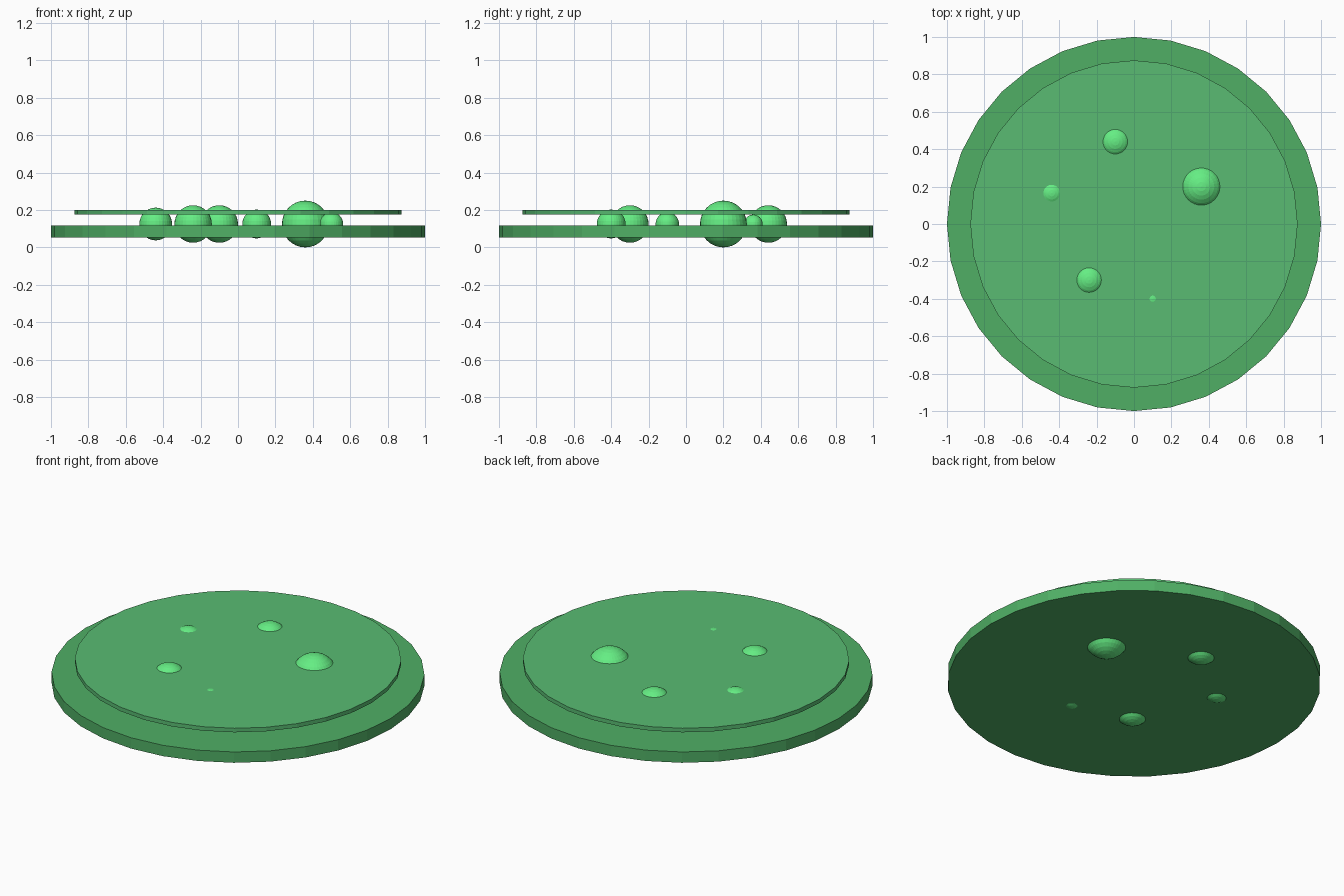
import bpy
import math

if "Cube" in bpy.data.objects:
    bpy.data.objects.remove(bpy.data.objects["Cube"])


def material(name, color):
    m = bpy.data.materials.new(name)
    m.diffuse_color = (*color, 1)
    m.use_nodes = True
    m.node_tree.nodes["Principled BSDF"].inputs["Base Color"].default_value = m.diffuse_color
    return m


def finish(name, mat):
    ob = bpy.context.object
    ob.name = name
    ob.data.materials.append(mat)
    return ob


def disc(name, radius, z0, z1, mat):
    bpy.ops.mesh.primitive_cylinder_add(
        vertices=32, radius=radius, depth=z1 - z0, location=(0, 0, (z0 + z1) / 2))
    return finish(name, mat)


dish_green = material("dish_green", (0.08, 0.43, 0.13))
film_green = material("film_green", (0.10, 0.50, 0.17))
bead_green = material("bead_green", (0.13, 0.85, 0.23))

# Thick lower disc and thin upper disc floating above it
disc("base_disc", 1.0, 0.054, 0.118, dish_green)
disc("upper_disc", 0.875, 0.176, 0.20, film_green)

# Beads sandwiched between the discs: x, y, radius
beads = [
    (0.36, 0.20, 0.125),
    (-0.10, 0.44, 0.10),
    (-0.24, -0.30, 0.10),
    (-0.44, 0.165, 0.0875),
    (0.10, -0.40, 0.077),
    (0.50, -0.10, 0.0625),
    (0.12, 0.36, 0.05),
]
for i, (x, y, r) in enumerate(beads):
    bpy.ops.mesh.primitive_uv_sphere_add(
        segments=32, ring_count=16, radius=r, location=(x, y, 0.125))
    finish(f"bead_{i + 1}", bead_green)
